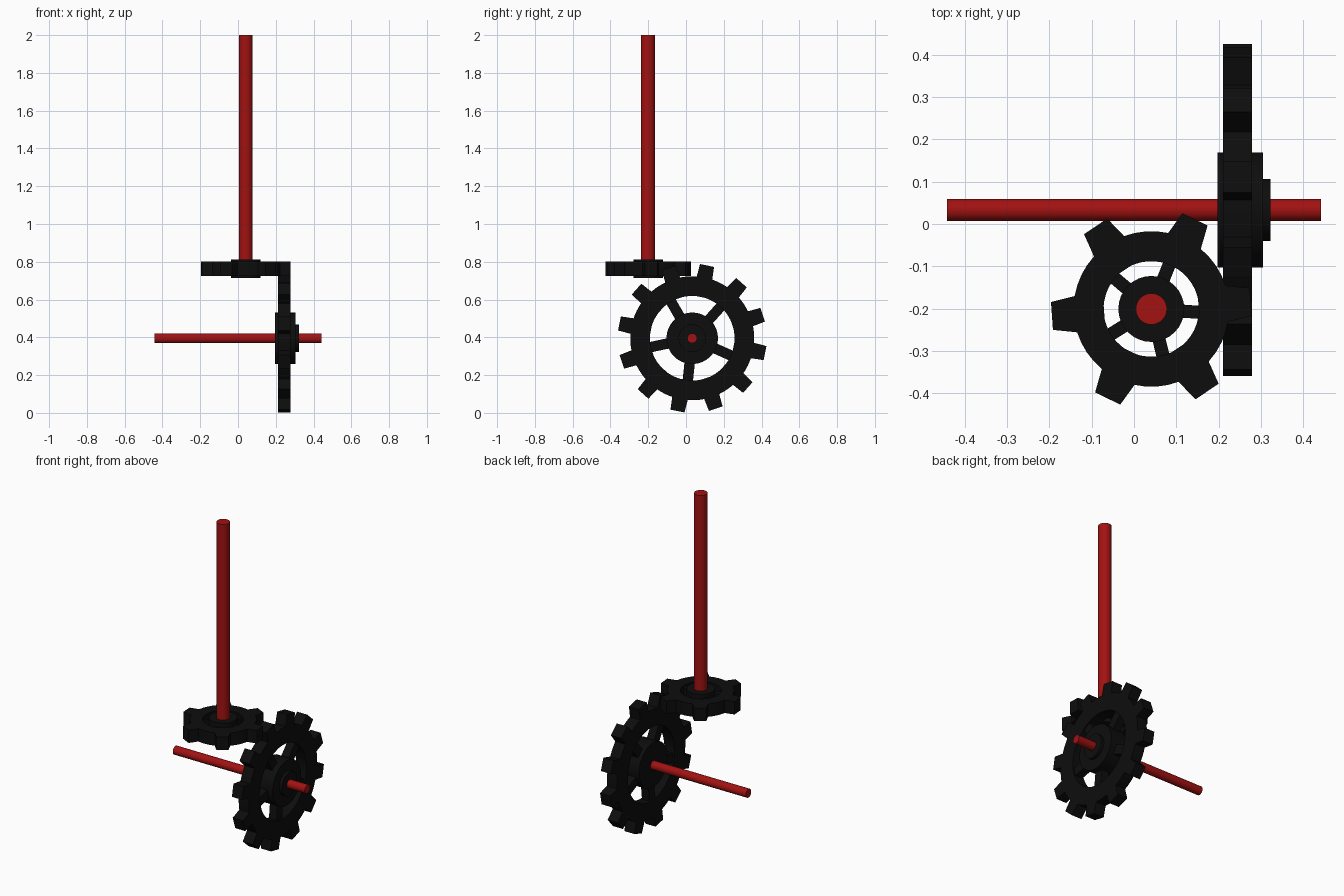
import bpy, bmesh, math
from mathutils import Matrix, Vector

if "Cube" in bpy.data.objects:
    bpy.data.objects.remove(bpy.data.objects["Cube"])


def material(name, rgb):
    m = bpy.data.materials.new(name)
    m.diffuse_color = (*rgb, 1)
    m.use_nodes = True
    m.node_tree.nodes["Principled BSDF"].inputs["Base Color"].default_value = m.diffuse_color
    return m


BLACK = material("black", (0.004, 0.004, 0.004))
RED = material("red", (0.36, 0.006, 0.006))


def finish(bm, name, mat, matrix):
    bmesh.ops.recalc_face_normals(bm, faces=bm.faces)
    me = bpy.data.meshes.new(name)
    bm.to_mesh(me)
    bm.free()
    me.transform(matrix)
    me.materials.append(mat)
    ob = bpy.data.objects.new(name, me)
    bpy.context.collection.objects.link(ob)
    bpy.ops.object.select_all(action='DESELECT')
    ob.select_set(True)
    bpy.context.view_layer.objects.active = ob
    bpy.ops.object.shade_smooth_by_angle(angle=math.radians(30))
    return ob


def cylinder(name, mat, matrix, r, lo, hi, sides=32):
    bm = bmesh.new()
    bmesh.ops.create_cone(bm, cap_ends=True, segments=sides, radius1=r, radius2=r,
                          depth=hi - lo, matrix=Matrix.Translation((0, 0, (lo + hi) / 2)))
    return finish(bm, name, mat, matrix)


def toothed_ring(name, matrix, teeth, phase, tip, root, inner, half_tip, half_root, half):
    # matched outer and inner outlines, bridged into a solid ring
    bm = bmesh.new()
    step = 360 / teeth
    gap = (step / 2 + half_root) / 2
    pattern = [(-half_root, root), (-half_tip, tip), (half_tip, tip), (half_root, root),
               (gap, root), (step / 2, root), (step - gap, root)]
    loops = []
    for z in (-half, half):
        for use_outer in (True, False):
            loop = []
            for i in range(teeth):
                for a, r in pattern:
                    t = math.radians(phase + i * step + a)
                    rr = r if use_outer else inner
                    loop.append(bm.verts.new((rr * math.cos(t), rr * math.sin(t), z)))
            loops.append(loop)
    ob, ib, ot, it = loops
    n = len(ob)
    for p, q in ((ob, ot), (ot, it), (it, ib), (ib, ob)):
        for i in range(n):
            j = (i + 1) % n
            bm.faces.new((p[i], p[j], q[j], q[i]))
    return finish(bm, name, BLACK, matrix)


def spokes(name, matrix, phase, r0, r1, width, depth):
    bm = bmesh.new()
    for i in range(5):
        m = (Matrix.Rotation(math.radians(phase + 72 * i), 4, 'Z')
             @ Matrix.Translation(((r0 + r1) / 2, 0, 0))
             @ Matrix.Diagonal((r1 - r0, width, depth, 1)))
        bmesh.ops.create_cube(bm, size=1, matrix=m)
    return finish(bm, name, BLACK, matrix)


# Large upright gear: local x, y, z become world y, z, x
axes = Matrix(((0, 0, 1, 0), (1, 0, 0, 0), (0, 1, 0, 0), (0, 0, 0, 1)))
big = Matrix.Translation((0.245, 0.033, 0.395)) @ axes
toothed_ring("large_gear_ring", big, 12, 18.5, 0.395, 0.328, 0.224, 5.5, 7.3, 0.034)
spokes("large_gear_spokes", big, 264, 0.1, 0.24, 0.055, 0.05)
cylinder("large_gear_hub", BLACK, big, 0.1365, -0.048, 0.06)
cylinder("large_gear_boss", BLACK, big, 0.073, 0.05, 0.078)
cylinder("horizontal_shaft", RED, big, 0.026, -0.688, 0.198)

# Small flat gear meshing with the large one
small = Matrix.Translation((0.041, -0.201, 0.763))
toothed_ring("small_gear_ring", small, 6, 4, 0.238, 0.184, 0.113, 8, 13.5, 0.039)
spokes("small_gear_spokes", small, 68, 0.06, 0.125, 0.031, 0.05)
cylinder("small_gear_hub", BLACK, small, 0.078, -0.05, 0.05)
cylinder("vertical_shaft", RED, small, 0.037, -0.04, 1.237)
